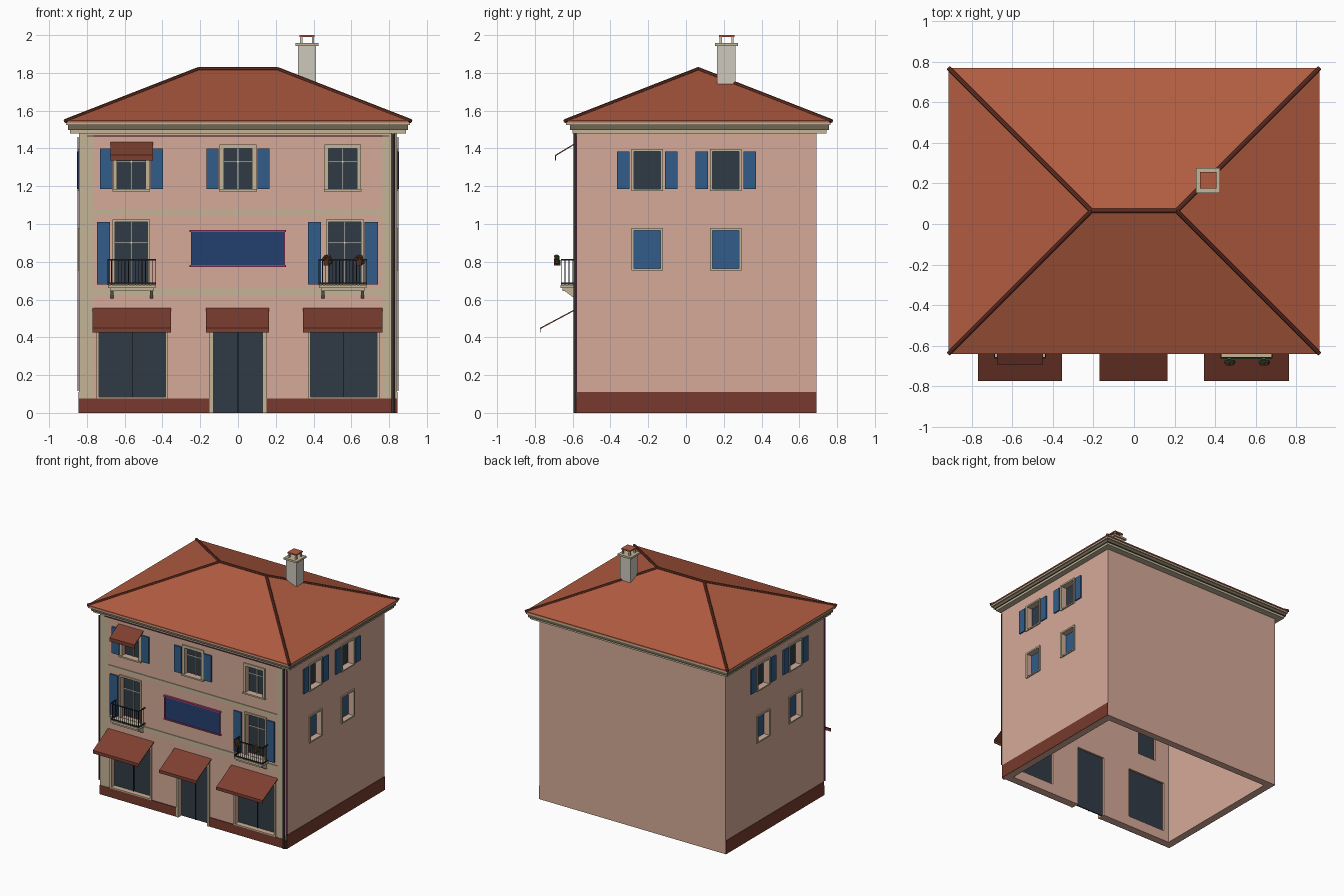
import bpy, bmesh
from mathutils import Vector, Matrix

if "Cube" in bpy.data.objects:
    bpy.data.objects.remove(bpy.data.objects["Cube"])

F, B, W, T = -0.577, 0.69, 0.842, 0.06   # front y, back y, half width, wall thickness


def mat(name, hexcol):
    m = bpy.data.materials.new(name)
    c = [int(hexcol[i:i + 2], 16) / 255 for i in (0, 2, 4)]
    m.diffuse_color = [((v + 0.055) / 1.055) ** 2.4 for v in c] + [1]
    m.use_nodes = True
    m.node_tree.nodes["Principled BSDF"].inputs["Base Color"].default_value = m.diffuse_color
    return m


PINK, STONE, TILE = mat("plaster", "D5AA97"), mat("stone", "C4B598"), mat("roof_tile", "B25C41")
CAP, PLINTH, CLOTH = mat("ridge_tile", "6E3527"), mat("plinth_red", "773A2D"), mat("awning_red", "7E3F30")
GLASS, BLUE, NAVY = mat("dark_glass", "303B45"), mat("shutter_blue", "325C88"), mat("sign_blue", "24406E")
IRON, WHITE, NEON = mat("iron", "25262A"), mat("white_paint", "D8D8D0"), mat("neon_pink", "A83C72")
GUTTER, PLUM, CHIM = mat("gutter", "6E6653"), mat("plum", "6B2F4A"), mat("chimney_plaster", "CDC8BC")
LEAF, RED, PIPE = mat("leaf", "35532C"), mat("flower", "A63A2E"), mat("pipe", "4B443E")


def finish(name, bm, m):
    bmesh.ops.recalc_face_normals(bm, faces=bm.faces)
    me = bpy.data.meshes.new(name)
    bm.to_mesh(me)
    bm.free()
    o = bpy.data.objects.new(name, me)
    bpy.context.collection.objects.link(o)
    if m:
        me.materials.append(m)
    return o


def boxes(name, items, m=None):
    """One object from (x0, x1, y0, y1, z0, z1) boxes."""
    bm = bmesh.new()
    for x0, x1, y0, y1, z0, z1 in items:
        mt = Matrix.LocRotScale(((x0 + x1) / 2, (y0 + y1) / 2, (z0 + z1) / 2), None,
                                (abs(x1 - x0), abs(y1 - y0), abs(z1 - z0)))
        bmesh.ops.create_cube(bm, size=1, matrix=mt)
    return finish(name, bm, m)


def front(name, rects, out, inn, m):
    return boxes(name, [(a, b, F - out, F + inn, c, d) for a, b, c, d in rects], m)


def side(name, rects, out, inn, m, s):
    return boxes(name, [(s * (W + out), s * (W - inn), a, b, c, d) for a, b, c, d in rects], m)


def prism(name, spans, prof, m):
    """Extrude a (y, z) profile along each x span."""
    bm = bmesh.new()
    for x0, x1 in spans:
        f = bm.faces.new([bm.verts.new((x0, y, z)) for y, z in prof])
        g = bmesh.ops.extrude_face_region(bm, geom=[f])["geom"]
        bmesh.ops.translate(bm, vec=(x1 - x0, 0, 0), verts=[v for v in g if isinstance(v, bmesh.types.BMVert)])
        if not f.is_valid or f not in bm.faces:
            continue
    bmesh.ops.remove_doubles(bm, verts=bm.verts, dist=1e-6)
    bmesh.ops.holes_fill(bm, edges=bm.edges)
    return finish(name, bm, m)


def tubes(name, pairs, r, m, seg=8):
    bm = bmesh.new()
    for p, q in pairs:
        p, q = Vector(p), Vector(q)
        rot = (q - p).to_track_quat('Z', 'Y')
        bmesh.ops.create_cone(bm, cap_ends=True, segments=seg, radius1=r, radius2=r, depth=(q - p).length,
                              matrix=Matrix.LocRotScale((p + q) / 2, rot, None))
    return finish(name, bm, m)


def balls(name, pts, r, m):
    bm = bmesh.new()
    for p in pts:
        bmesh.ops.create_icosphere(bm, subdivisions=1, radius=r, matrix=Matrix.Translation(p))
    return finish(name, bm, m)


def rect(c, h, z0, z1):
    return (c - h, c + h, z0, z1)


def surround(r, w, sill=True):
    a, b, c, d = r
    bars = [(a - w, a, c, d + w), (b, b + w, c, d + w), (a, b, d, d + w)]
    return bars + [(a - w, b + w, c - 0.01, c)] if sill else bars


def cut(target, cutter):
    md = target.modifiers.new("openings", 'BOOLEAN')
    md.operation, md.object, md.solver = 'DIFFERENCE', cutter, 'EXACT'
    bpy.context.view_layer.objects.active = target
    bpy.ops.object.modifier_apply(modifier=md.name)


# Openings
upper = [rect(c, 0.075, 1.185, 1.40) for c in (-0.565, 0, 0.555)]
middle = [rect(c, 0.085, 0.68, 1.01) for c in (-0.565, 0.565)]
shops = [rect(c, 0.175, 0.085, 0.51) for c in (-0.56, 0.56)]
door = (-0.13, 0.13, 0, 0.51)
side_top = [rect(c, 0.07, 1.185, 1.385) for c in (-0.205, 0.21)]
side_low = [rect(c, 0.07, 0.765, 0.965) for c in (-0.205, 0.21)]

# Walls, hollow and open below
front_cut = boxes("front_cutter", [(a, b, F - 0.1, F + 0.2, c, d) for a, b, c, d in
                                   upper + middle + shops + [(-0.13, 0.13, -0.1, 0.51)]])
side_cut = boxes("side_cutter", [(-1, 1, a, b, c, d) for a, b, c, d in side_top + side_low])
cut(boxes("front_wall", [(-W, W, F, F + T, 0, 1.49)], PINK), front_cut)
boxes("back_wall", [(-W, W, B - T, B, 0, 1.49)], PINK)
for s, n in ((-1, "left"), (1, "right")):
    cut(boxes(n + "_wall", [(s * W, s * (W - T), F + T, B - T, 0, 1.49)], PINK), side_cut)
for c in (front_cut, side_cut):
    bpy.data.objects.remove(c)

# Plinth, corner pilasters and string courses
front("front_plinth", [(-W, -0.15, 0, 0.075), (0.15, W, 0, 0.075)], 0.006, 0, PLINTH)
front("corner_pilasters", [(-W, -0.765, 0.075, 1.48), (0.765, W, 0.075, 1.48)], 0.004, 0, STONE)
front("string_courses", [(-0.765, 0.765, 1.05, 1.078), (-0.765, 0.765, 0.62, 0.658)], 0.006, 0, STONE)

# Front windows and doors
for n, rs, w in (("upper_window", upper, 0.022), ("balcony_door", middle, 0.014),
                 ("shop_window", shops, 0.014), ("entrance", [door], 0.02)):
    front(n + "_frames", sum([surround(r, w, n != "entrance") for r in rs], []), 0.009, 0.01, STONE)
    front(n + "_glass", rs, -0.035, 0.045, GLASS)
    mid = [(a + b) / 2 for a, b, c, d in rs]
    h = 0.004 if n in ("upper_window", "balcony_door") else 0.002
    bars = [(m - h, m + h, r[2], r[3]) for m, r in zip(mid, rs)]
    if h > 0.003:
        bars += [(a, b, c + 0.66 * (d - c), c + 0.66 * (d - c) + 0.007) for a, b, c, d in rs]
    front(n + "_bars", bars, -0.025, 0.035, WHITE if h > 0.003 else IRON)
front("window_sills", [(c - 0.1, c + 0.1, 1.173, 1.185) for c in (-0.565, 0, 0.555)], 0.018, 0, STONE)
front("front_shutters", [(-0.73, -0.665, 1.185, 1.4), (-0.462, -0.397, 1.185, 1.4),
                         (-0.167, -0.102, 1.185, 1.4), (0.102, 0.167, 1.185, 1.4),
                         (-0.747, -0.677, 0.68, 1.01), (0.37, 0.44, 0.68, 1.01),
                         (0.67, 0.74, 0.68, 1.01)], 0.012, 0, BLUE)

# Side plinths, windows and shutters
for s, n in ((-1, "left"), (1, "right")):
    side(n + "_plinth", [(F, B, 0, 0.11)], 0.003, 0, PLINTH, s)
    side(n + "_frames", sum([surround(r, 0.013) for r in side_top + side_low], []), 0.009, 0.01, STONE, s)
    side(n + "_glass", side_top, -0.045, 0.055, GLASS, s)
    side(n + "_closed_shutters", side_low, -0.04, 0.052, BLUE, s)
    side(n + "_shutters", [(c + k - 0.033, c + k + 0.033, 1.185, 1.385)
                           for c in (-0.205, 0.21) for k in (-0.127, 0.127)], 0.01, 0, BLUE, s)


# Awnings: thin sloping sheet with valance
def awning(name, spans, d, zt, zf, zb):
    y = F - d
    prism(name, spans, [(F, zt), (y, zf), (y, zb), (y + 0.005, zb), (y + 0.005, zf - 0.005), (F, zt - 0.007)], CLOTH)


awning("shop_awnings", [(-0.77, -0.355), (-0.17, 0.165), (0.345, 0.765)], 0.197, 0.555, 0.45, 0.425)
awning("window_awning", [(-0.675, -0.45)], 0.117, 1.435, 1.365, 1.335)

# Balconies
for c, n in ((-0.562, "left"), (0.555, "right")):
    y, h = F - 0.083, 0.126
    boxes(n + "_balcony_slab", [(c - h, c + h, y - 0.005, F, 0.66, 0.678),
                                (c - h + 0.01, c + h - 0.01, y + 0.005, F, 0.645, 0.66)], STONE)
    prism(n + "_balcony_brackets", [(c + k - 0.008, c + k + 0.008) for k in (-0.105, 0.105)],
          [(F, 0.605), (F - 0.025, 0.615), (F - 0.065, 0.645), (F, 0.645)], STONE)
    rails = []
    for z in (0.685, 0.812):
        rails += [(c - h, c + h, y - 0.003, y + 0.003, z - 0.004, z + 0.004)]
        rails += [(c + k - 0.003, c + k + 0.003, y, F, z - 0.004, z + 0.004) for k in (-h, h)]
    b = 0.002
    posts = [(c - h + i * h / 7, y) for i in range(15)]
    posts += [(c + k, y + j * 0.02) for k in (-h, h) for j in (1, 2, 3)]
    boxes(n + "_balcony_railing", rails + [(x - b, x + b, q - b, q + b, 0.678, 0.812) for x, q in posts], IRON)

# Flower pots hung on the right balcony
px, py = (0.47, 0.64), F - 0.105
tubes("flower_pots", [((x, py, 0.78), (x, py, 0.81)) for x in px], 0.017, PLINTH, 10)
balls("flower_leaves", [(x + dx, py, 0.815 + dz) for x in px
                        for dx, dz in ((-0.013, 0), (0.013, 0.003), (0, 0.01), (0.018, -0.018))], 0.014, LEAF)
balls("flower_blooms", [(x + dx, py - 0.01, 0.82 + dz) for x in px
                        for dx, dz in ((-0.01, 0.008), (0.013, 0.01), (0.004, -0.006))], 0.008, RED)

# Blank sign board with bright border
front("sign_board", [(-0.247, 0.245, 0.782, 0.957)], 0.012, 0, NAVY)
front("sign_border", [(-0.258, 0.254, 0.957, 0.967), (-0.258, 0.254, 0.772, 0.782),
                      (-0.25, -0.245, 0.782, 0.957), (0.243, 0.248, 0.782, 0.957)], 0.018, 0, NEON)

# Light strips and downpipe
front("light_strips", [(-0.8, 0.8, 1.462, 1.468), (-0.851, -0.845, 0.115, 1.46), (0.845, 0.851, 0.115, 1.46)],
      0.008, 0, PLUM)
tubes("downpipe", [((0.822, F - 0.008, 0), (0.822, F - 0.008, 1.5))], 0.01, PIPE)

# Cornice and hip roof
boxes("cornice", [(-0.89, 0.89, -0.6, 0.745, 1.48, 1.498), (-0.91, 0.91, -0.635, 0.765, 1.523, 1.54)], STONE)
boxes("gutter_band", [(-0.9, 0.9, -0.615, 0.757, 1.498, 1.523)], GUTTER)
eave = [(-0.915, -0.64), (0.915, -0.64), (0.915, 0.77), (-0.915, 0.77)]
bm = bmesh.new()
for p in [(x, y, z) for z in (1.537, 1.547) for x, y in eave] + [(-0.21, 0.065, 1.82), (0.21, 0.065, 1.82)]:
    bm.verts.new(p)
bmesh.ops.convex_hull(bm, input=bm.verts)
finish("hip_roof", bm, TILE)
r0, r1 = (-0.21, 0.065, 1.82), (0.21, 0.065, 1.82)
tubes("ridge_caps", [(r0, r1)] + [((x, y, 1.545), r0 if x < 0 else r1) for x, y in eave], 0.011, CAP)

# Chimney
boxes("chimney_stack", [(0.317, 0.412, 0.165, 0.262, 1.7, 1.942)], CHIM)
boxes("chimney_collar", [(0.305, 0.425, 0.154, 0.275, 1.942, 1.957)], STONE)
boxes("chimney_posts", [(x, x + 0.012, y, y + 0.012, 1.957, 1.991)
                        for x in (0.329, 0.391) for y in (0.178, 0.24)], CHIM)
boxes("chimney_cap", [(0.325, 0.406, 0.174, 0.256, 1.99, 2.0)], TILE)
